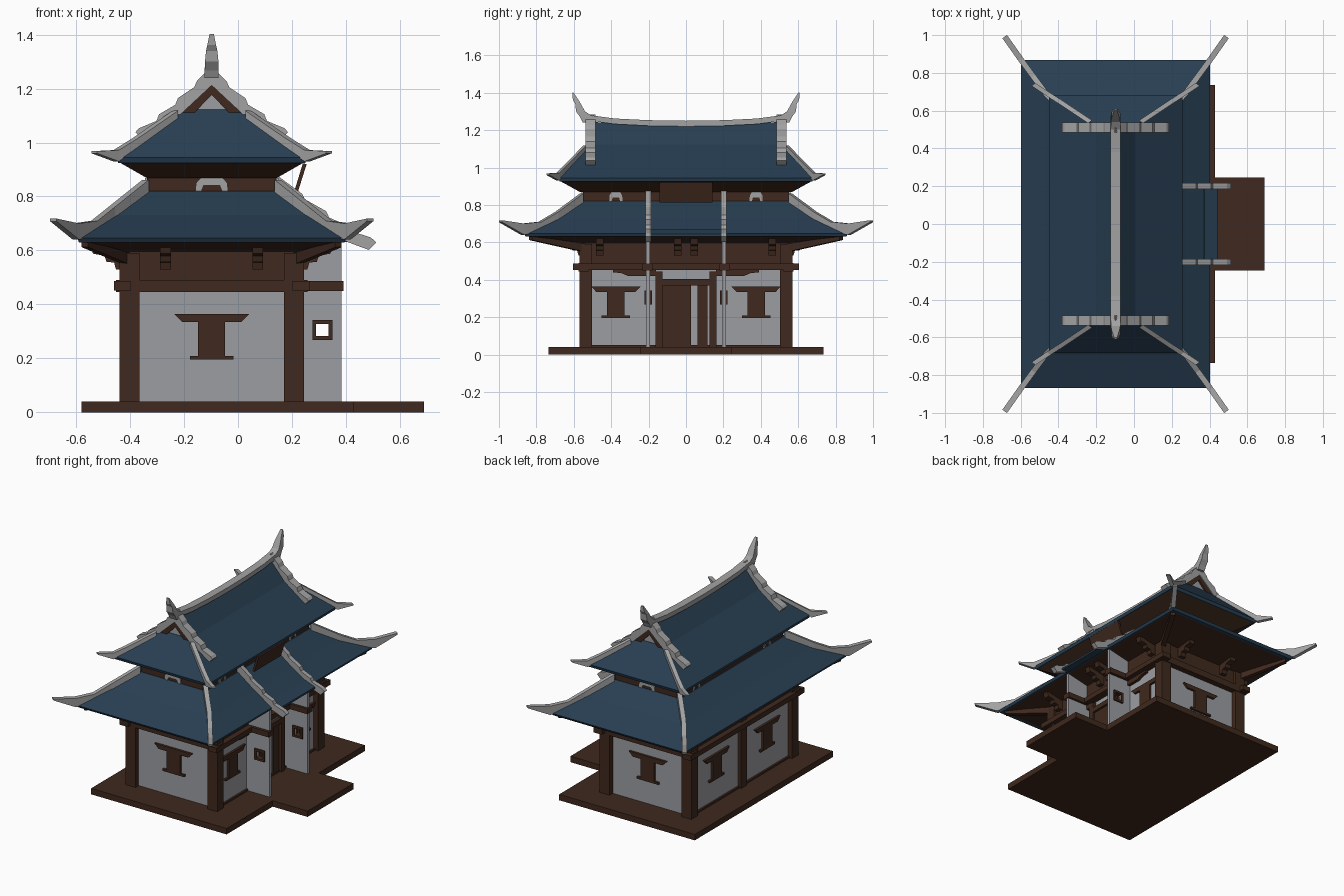
import bpy, bmesh

CX = -0.0975  # centre line of the hall; part coordinates are relative to it


def material(name, rgb):
    m = bpy.data.materials.new(name)
    m.diffuse_color = (*rgb, 1)
    return m


BLUE = material("blue_tile", (0.021, 0.049, 0.085))
WOOD = material("dark_wood", (0.050, 0.022, 0.013))
WALL = material("grey_plaster", (0.335, 0.34, 0.36))
STONE = material("ridge_stone", (0.36, 0.36, 0.365))


def loft(name, rings, mat, mirror=""):
    """Skin a list of equal rings, cap both ends, mirror on the named axes."""
    bm = bmesh.new()
    vs = [[bm.verts.new(p) for p in r] for r in rings]
    n = len(rings[0])
    for a, b in zip(vs, vs[1:]):
        for i in range(n):
            bm.faces.new((a[i], a[(i + 1) % n], b[(i + 1) % n], b[i]))
    bm.faces.new(vs[0])
    bm.faces.new(vs[-1])
    bmesh.ops.recalc_face_normals(bm, faces=bm.faces)
    me = bpy.data.meshes.new(name)
    bm.to_mesh(me)
    bm.free()
    me.materials.append(mat)
    ob = bpy.data.objects.new(name, me)
    ob.location.x = CX
    bpy.context.collection.objects.link(ob)
    if mirror:
        mod = ob.modifiers.new("mirror", 'MIRROR')
        mod.use_axis = ("x" in mirror, "y" in mirror, False)
        mod.use_mirror_merge = False
    return ob


def prism(name, pts, axis, a, b, mat, mirror=""):
    """Extrude a profile (horizontal, z) along x or y from a to b."""
    put = (lambda p, t: (t, p[0], p[1])) if axis == "x" else (lambda p, t: (p[0], t, p[1]))
    return loft(name, [[put(p, t) for p in pts] for t in (a, b)], mat, mirror)


def box(name, x0, x1, y0, y1, z0, z1, mat, mirror=""):
    return prism(name, [(x0, z0), (x1, z0), (x1, z1), (x0, z1)], "y", y0, y1, mat, mirror)


def hip(name, levels, mat):
    """Stack of centred rectangles (half x, half y, z)."""
    return loft(name, [[(-x, -y, z), (x, -y, z), (x, y, z), (-x, y, z)]
                       for x, y, z in levels], mat)


def diagonal(name, stations, w, mat):
    """Strip running out over a roof corner; stations (x, y, bottom, top)."""
    d = w * 0.5
    ex, ey = d * 0.8, -d * 0.6
    loft(name, [[(x - ex, y - ey, b), (x + ex, y + ey, b), (x + ex, y + ey, t),
                 (x - ex, y - ey, t)] for x, y, b, t in stations], mat, "xy")


# Platform and porch step
box("platform", -0.4825, 0.5275, -0.735, 0.735, 0, 0.04, WOOD)
box("porch_platform", 0.5275, 0.7875, -0.245, 0.245, 0, 0.04, WOOD)

# Ground floor body
box("plaster_walls", -0.31, 0.31, -0.535, 0.535, 0.04, 0.5, WALL)
box("corner_pillar", 0.268, 0.342, 0.502, 0.57, 0.04, 0.59, WOOD, "xy")
box("back_pillar", -0.335, -0.29, -0.03, 0.03, 0.04, 0.5, WOOD)
box("upper_frieze", -0.325, 0.325, -0.55, 0.55, 0.485, 0.605, WOOD)
box("long_beam", 0.30, 0.362, -0.605, 0.605, 0.452, 0.486, WOOD, "x")
box("end_beam", -0.355, 0.355, 0.52, 0.575, 0.445, 0.49, WOOD, "y")
box("long_sill", 0.30, 0.322, -0.51, 0.51, 0.04, 0.052, WOOD, "x")

# T-shaped windows with a flared head and a sill
half = [(0.08, 0.195), (0.08, 0.209), (0.05, 0.209), (0.05, 0.335), (0.11, 0.335), (0.14, 0.365)]
tee = half + [(-a, z) for a, z in reversed(half)]
prism("end_window", tee, "y", 0.53, 0.55, WOOD, "y")
prism("front_window", [(a * 0.95 + 0.375, z) for a, z in tee], "x", 0.305, 0.325, WOOD, "y")
prism("back_window", [(a * 0.95 + 0.27, z) for a, z in tee], "x", -0.325, -0.305, WOOD, "y")

# Doorway with one leaf shut and one ajar
box("door_post", 0.30, 0.335, 0.125, 0.163, 0.04, 0.445, WOOD, "y")
box("door_lintel", 0.30, 0.335, -0.163, 0.163, 0.37, 0.403, WOOD)
box("door_leaf_shut", 0.30, 0.32, -0.13, 0.027, 0.045, 0.372, WOOD)
box("door_leaf_ajar", 0.30, 0.32, 0.062, 0.116, 0.045, 0.372, WOOD)
prism("beam_trim", [(0.16, 0.42), (0.31, 0.42), (0.345, 0.435), (0.39, 0.44), (0.39, 0.456),
                    (0.16, 0.456)], "x", 0.305, 0.33, WOOD, "y")

# Porch side walls, each with a small square window
for n, x0, x1, z0, z1 in (("inner", 0.30, 0.387, 0.04, 0.64), ("outer", 0.433, 0.482, 0.04, 0.64),
                          ("lower", 0.387, 0.433, 0.04, 0.282), ("upper", 0.387, 0.433, 0.328, 0.64)):
    box("porch_wall_" + n, x0, x1, 0.193, 0.213, z0, z1, WALL, "y")
for n, x0, x1, z0, z1 in (("left", 0.373, 0.387, 0.268, 0.342), ("right", 0.433, 0.447, 0.268, 0.342),
                          ("bottom", 0.387, 0.433, 0.268, 0.282), ("top", 0.387, 0.433, 0.328, 0.342)):
    box("porch_window_" + n, x0, x1, 0.183, 0.223, z0, z1, WOOD, "y")
box("porch_beam", 0.30, 0.489, 0.178, 0.232, 0.45, 0.486, WOOD, "y")

# Stepped brackets under the lower eaves
step = [(0, 0.53), (0.035, 0.53), (0.042, 0.555), (0.07, 0.558), (0.077, 0.58), (0.12, 0.588),
        (0.13, 0.62), (0, 0.62)]
loft("end_bracket", [[(x, 0.54 + o, z) for o, z in step] for x in (0.151, 0.191)], WOOD, "xy")
for y in (0.045, 0.46):
    prism("side_bracket", [(0.32 + o, z) for o, z in step], "y", y - 0.02, y + 0.02, WOOD, "xy")
diagonal("corner_rafter", [(0.31, 0.53, 0.545, 0.59), (0.47, 0.83, 0.612, 0.635)], 0.03, WOOD)

# Lower roof
hip("lower_soffit", [(0.325, 0.55, 0.596), (0.488, 0.848, 0.632)], WOOD)
hip("lower_roof", [(0.492, 0.857, 0.63), (0.5, 0.868, 0.647), (0.37, 0.69, 0.731),
                   (0.247, 0.56, 0.82)], BLUE)
diagonal("lower_hip_ridge", [(0.245, 0.557, 0.80, 0.862), (0.37, 0.692, 0.70, 0.762),
                             (0.435, 0.78, 0.66, 0.71), (0.503, 0.873, 0.64, 0.70),
                             (0.587, 0.992, 0.708, 0.718)], 0.03, STONE)

# Porch roof lip and its two descending ridges
prism("porch_roof", [(0.44, 0.632), (0.54, 0.632), (0.54, 0.645), (0.47, 0.672)], "y",
      -0.2, 0.2, BLUE)
prism("porch_ridge", [(0.24, 0.80), (0.48, 0.64), (0.582, 0.602), (0.61, 0.63), (0.59, 0.648),
                      (0.515, 0.672), (0.505, 0.692), (0.435, 0.722), (0.425, 0.745),
                      (0.345, 0.79), (0.335, 0.81), (0.24, 0.88)], "y", 0.186, 0.216, STONE, "y")

# Upper storey, with grey arch ornaments
box("upper_storey", -0.24, 0.24, -0.55, 0.55, 0.78, 0.89, WOOD)
arch = [(-0.062, 0.81), (-0.058, 0.85), (-0.042, 0.868), (0.042, 0.868), (0.058, 0.85),
        (0.062, 0.81), (0.042, 0.81), (0.03, 0.84), (-0.03, 0.84), (-0.042, 0.81)]
prism("end_arch", arch, "y", 0.545, 0.558, STONE, "y")
prism("side_arch", [(a * 0.58 + 0.375, z) for a, z in arch], "x", 0.235, 0.248, STONE, "xy")

# Blank tilted board over the entrance
prism("entrance_board", [(0.305, 0.815), (0.318, 0.812), (0.352, 0.92), (0.338, 0.923)], "y",
      -0.142, 0.142, WOOD)

# Upper roof: hipped skirt, then gabled top
hip("upper_soffit", [(0.24, 0.565, 0.868), (0.345, 0.674, 0.928)], WOOD)
hip("upper_roof_skirt", [(0.347, 0.676, 0.925), (0.353, 0.683, 0.945), (0.105, 0.52, 1.122)], BLUE)
prism("upper_roof_gable", [(-0.17, 1.06), (0.17, 1.06), (0.105, 1.122), (0, 1.242),
                           (-0.105, 1.122)], "y", -0.5, 0.5, BLUE)
diagonal("upper_hip_ridge", [(0.135, 0.541, 1.08, 1.118), (0.285, 0.641, 0.98, 1.015),
                             (0.354, 0.685, 0.93, 0.972), (0.435, 0.739, 0.960, 0.968)],
         0.026, STONE)
prism("gable_panel", [(-0.1, 1.115), (0.1, 1.115), (0, 1.22)], "y", 0.495, 0.518, WALL, "y")
prism("gable_board", [(0.115, 1.112), (0, 1.22), (-0.115, 1.112), (-0.062, 1.112), (0, 1.177),
                      (0.062, 1.112)], "y", 0.497, 0.53, WOOD, "y")

# Stepped ridges down the gable edges
side = [(0.115, 1.105), (0.255, 1.01), (0.283, 1.038), (0.27, 1.053), (0.205, 1.08), (0.195, 1.105),
        (0.135, 1.14), (0.125, 1.165), (0.065, 1.205), (0.055, 1.228)]
prism("gable_ridge", [(0, 1.212)] + side + [(0, 1.283)]
      + [(-a, z) for a, z in reversed(side)], "y", 0.485, 0.537, STONE, "y")

# Main ridge, sagging in the middle, and its upturned ends
tops = [(0, 1.25), (0.2, 1.253), (0.38, 1.262), (0.5, 1.278)]
sag = [(-y, z) for y, z in reversed(tops[1:])] + tops
prism("main_ridge", sag + [(y, z - 0.03) for y, z in reversed(sag)], "x", -0.026, 0.026, STONE)
horn = [(1.24, 0.47, 0.552, 0.026), (1.268, 0.49, 0.565, 0.026), (1.30, 0.54, 0.588, 0.025),
        (1.34, 0.562, 0.592, 0.021), (1.362, 0.575, 0.605, 0.016), (1.402, 0.602, 0.608, 0.008)]
loft("ridge_horn", [[(-w, a, z), (w, a, z), (w, b, z), (-w, b, z)] for z, a, b, w in horn],
     STONE, "y")
